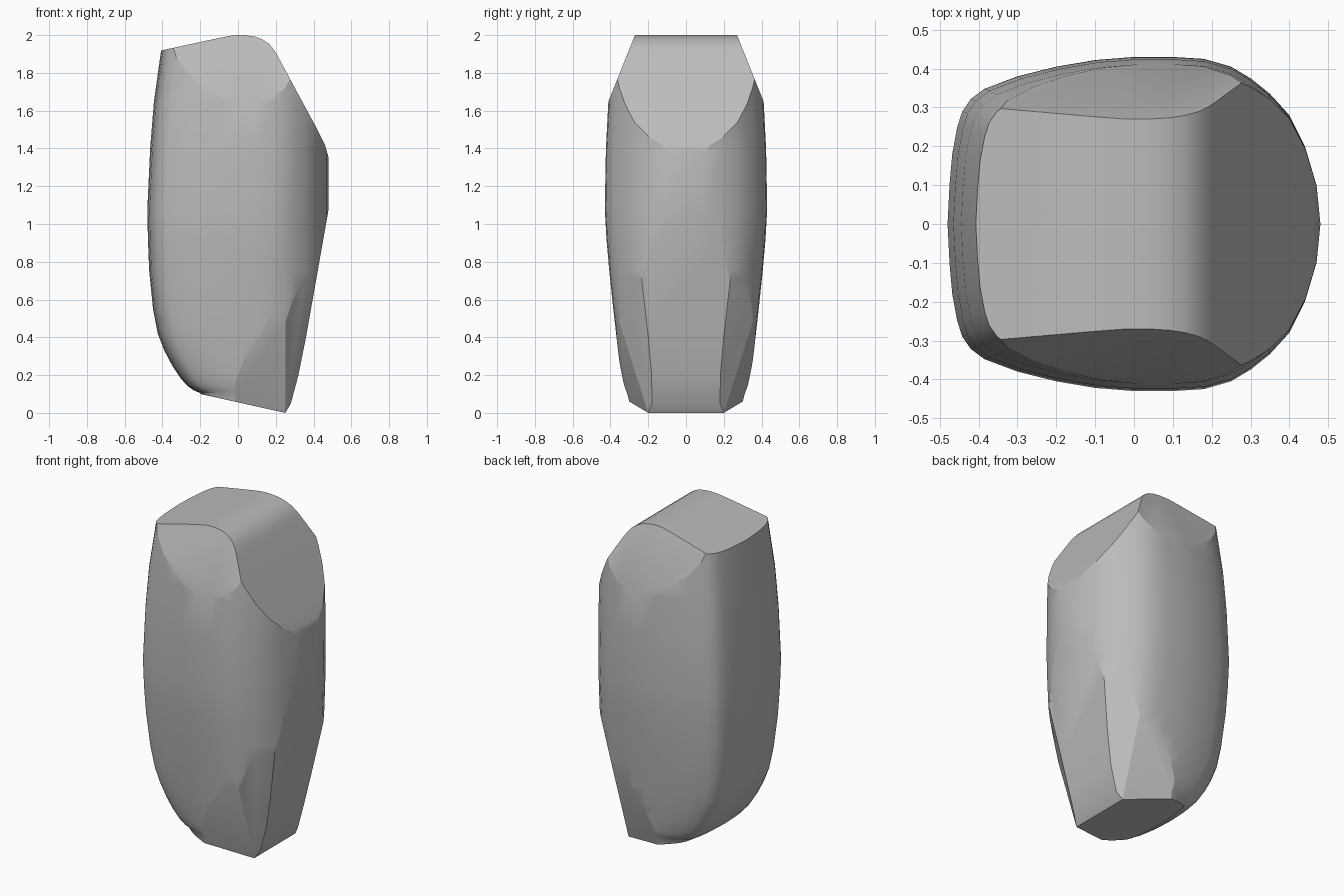
import bpy
import bmesh
from mathutils import Vector

default_cube = bpy.data.objects.get("Cube")
if default_cube:
    bpy.data.objects.remove(default_cube, do_unlink=True)

# Half footprint at the widest height, from the narrow edge to the round edge
FOOTPRINT = [(-.48, 0), (-.475, .1), (-.468, .18), (-.455, .25), (-.442, .29),
             (-.42, .322), (-.385, .348), (-.3, .38), (-.2, .405), (-.1, .422),
             (0, .43), (.1, .43), (.18, .425), (.25, .405), (.3, .375),
             (.35, .335), (.4, .28), (.44, .2), (.47, .1), (.48, 0)]

# Body levels: height, position of the narrow edge, half depth
LEVELS = [(-.02, -.12, .305), (.105, -.2, .325), (.12, -.235, .329),
          (.145, -.27, .334), (.185, -.305, .341), (.25, -.348, .35),
          (.33, -.39, .36), (.42, -.425, .37), (.55, -.45, .385),
          (.75, -.47, .406), (.92, -.477, .421), (1.08, -.48, .43),
          (1.4, -.465, .424), (1.65, -.445, .411), (2.02, -.393, .38)]

# Outline that trims the base, the round edge and the top
TRIM = [(-.2, .1), (.25, 0), (.28, .05), (.32, .2), (.36, .4), (.48, 1.08),
        (.48, 1.35), (.46, 1.42), (.42, 1.5), (.21, 1.89), (.19, 1.923),
        (.165, 1.953), (.13, 1.977), (.09, 1.992), (.04, 1.9995), (0, 2),
        (-.03, 1.998), (-.1, 1.985), (-.4, 1.92)]


def ring(bm, level):
    """One horizontal section, mirrored front to back."""
    z, left, depth = level
    half = []
    for x, y in FOOTPRINT:
        pull = max(0, (.18 - x) / .66)
        half.append((x + (left - FOOTPRINT[0][0]) * pull, y * depth / .43))
    outline = half + [(x, -y) for x, y in reversed(half[1:-1])]
    return [bm.verts.new((x, y, z)) for x, y in outline]


def cut(bm, point, normal):
    """Slice off everything on the normal's side and close the hole."""
    geometry = bm.verts[:] + bm.edges[:] + bm.faces[:]
    result = bmesh.ops.bisect_plane(bm, geom=geometry, dist=1e-5,
                                    plane_co=point, plane_no=normal,
                                    clear_outer=True)
    edges = [e for e in result["geom_cut"]
             if isinstance(e, bmesh.types.BMEdge) and e.is_boundary]
    if edges:
        bmesh.ops.holes_fill(bm, edges=edges, sides=0)


# Barrel-shaped body
bm = bmesh.new()
rings = [ring(bm, level) for level in LEVELS]
count = len(rings[0])
for low, high in zip(rings, rings[1:]):
    for i in range(count):
        j = (i + 1) % count
        bm.faces.new((low[i], low[j], high[j], high[i]))
bm.faces.new(rings[0])
bm.faces.new(rings[-1])
bmesh.ops.recalc_face_normals(bm, faces=bm.faces[:])

# Trimmed base, sloping round edge and rounded ridge
for (x, z), (next_x, next_z) in zip(TRIM, TRIM[1:]):
    cut(bm, Vector((x, 0, z)), Vector((next_z - z, 0, x - next_x)).normalized())

# Matching front and back facets: upper chamfer, lower corner, lower side
for side in (-1, 1):
    cut(bm, Vector((0, .41 * side, 1.65)), Vector((0, .35 * side, .14)).normalized())
    cut(bm, Vector((.25, .2 * side, 0)), Vector((.19, .16 * side, -.052)).normalized())
    cut(bm, Vector((.25, .2 * side, 0)), Vector((.3, side, -.32)).normalized())

bmesh.ops.remove_doubles(bm, verts=bm.verts[:], dist=.0005)
bmesh.ops.recalc_face_normals(bm, faces=bm.faces[:])
mesh = bpy.data.meshes.new("faceted_stone")
bm.to_mesh(mesh)
bm.free()
stone = bpy.data.objects.new("faceted_stone", mesh)
bpy.context.collection.objects.link(stone)

# Plain grey surface
grey = bpy.data.materials.new("stone_grey")
grey.use_nodes = True
colour = (.5, .5, .5, 1)
grey.diffuse_color = colour
grey.node_tree.nodes["Principled BSDF"].inputs["Base Color"].default_value = colour
mesh.materials.append(grey)

# Soft curves with crisp facet edges
bpy.ops.object.select_all(action="DESELECT")
stone.select_set(True)
bpy.context.view_layer.objects.active = stone
bpy.ops.object.shade_smooth_by_angle(angle=.35)
